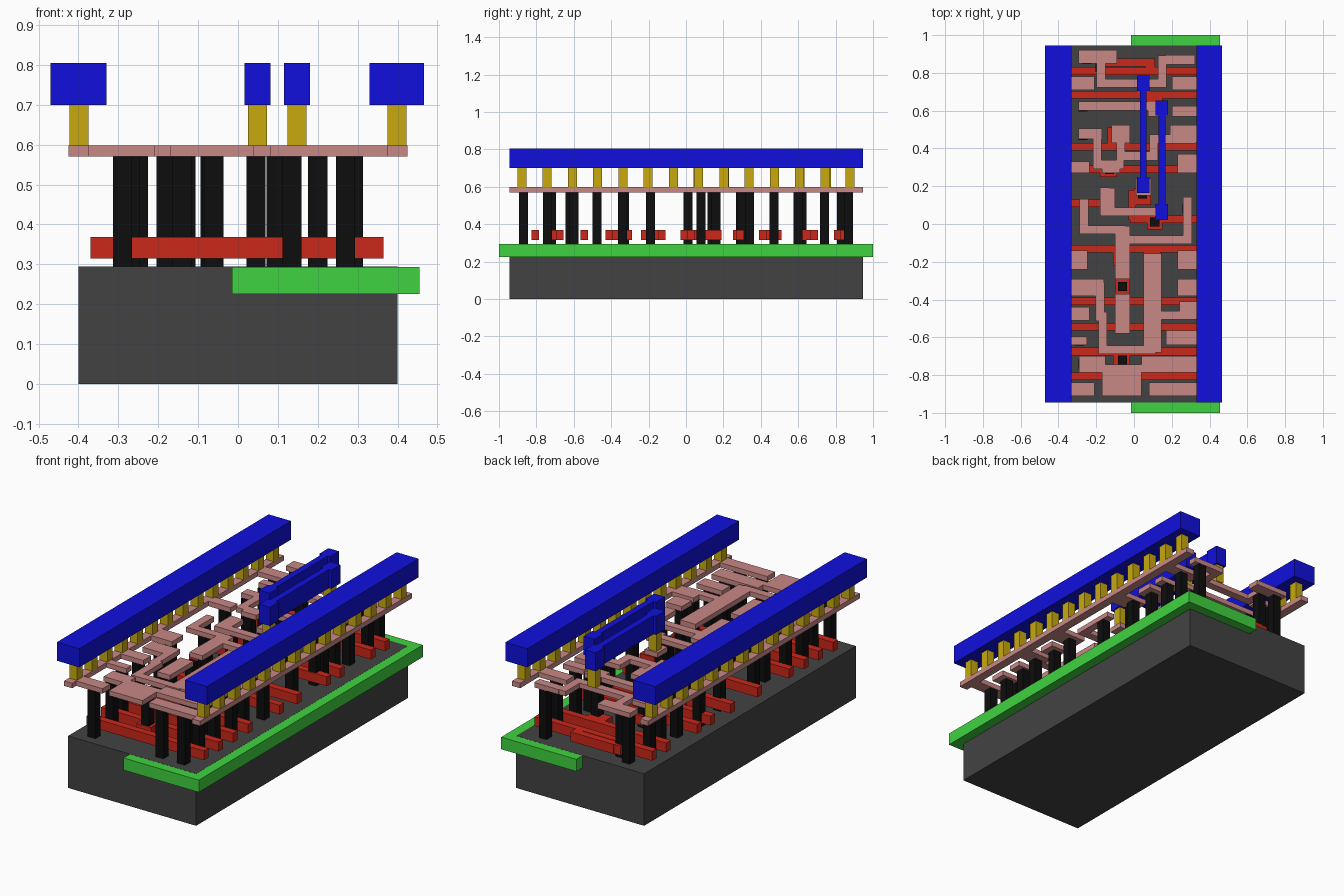
import bpy, bmesh


def material(name, rgb):
    m = bpy.data.materials.new(name)
    m.diffuse_color = (*rgb, 1)
    return m


GREY = material("substrate_grey", (0.055, 0.055, 0.055))
GREEN = material("well_green", (0.05, 0.65, 0.05))
RED = material("gate_red", (0.6, 0.02, 0.01))
BLACK = material("contact_black", (0.004, 0.004, 0.004))
PINK = material("local_pink", (0.58, 0.25, 0.24))
GOLD = material("via_gold", (0.58, 0.4, 0.005))
BLUE = material("metal_blue", (0.005, 0.005, 0.72))


def layer(name, rects, z0, z1, mat):
    """One object made of boxes; rects are x0, y0, x1, y1 in hundredths."""
    bm = bmesh.new()
    for r in rects:
        x0, y0, x1, y1 = (v / 100 for v in r)
        vs = bmesh.ops.create_cube(bm, size=1)["verts"]
        for v in vs:
            v.co = (x0 if v.co.x < 0 else x1,
                    y0 if v.co.y < 0 else y1,
                    z0 if v.co.z < 0 else z1)
    me = bpy.data.meshes.new(name)
    bm.to_mesh(me)
    bm.free()
    me.materials.append(mat)
    bpy.context.collection.objects.link(bpy.data.objects.new(name, me))


def trace(points, w=4.6):
    """Boxes along a right-angled path, with square ends."""
    h = w / 2
    return [(min(a[0], b[0]) - h, min(a[1], b[1]) - h,
             max(a[0], b[0]) + h, max(a[1], b[1]) + h)
            for a, b in zip(points, points[1:])]


def squares(points, w=4.8):
    return [(x - w / 2, y - w / 2, x + w / 2, y + w / 2) for x, y in points]


# Base block and side well
layer("substrate", [(-40, -94.5, 40, 94.5)], 0, 0.294, GREY)
layer("well", [(-1.5, -100, 45.5, 100)], 0.225, 0.2935, GREEN)

# Gate strips across the cell, plus their landing pads
gates = [(-37, y - 2, 36.5, y + 2)
         for y in (81, 68.5, 41, 29, -13, -41, -54.5, -67.5, -80.5)]
gates += [(-2, 0.5, 36.5, 4.5),
          (-20, 79, -15, 87), (-16, 83.5, 11, 87.5), (6, 79, 11, 87.5),
          (-14, 41, -4, 51), (0, 10, 9, 19), (-3, 2, 1, 18),
          (-10, -37, -2, -29), (-10, -37, -2, -43), (-11, -75, -2, -67),
          (7, -3, 15, 2), (-18, 25, -9, 31), (-37, 9, -14, 13), (-18, 8, -10, 18),
          (-11, -22, -3, -13), (5, -24, 14, -13), (4, 60, 15, 70)]
layer("gates", gates, 0.315, 0.368, RED)

# Rails and their tabs in the local wiring layer
rails = [(-42.5, -94.5, -37.5, 94.5), (37.5, -94.5, 42.5, 94.5)]
ground_tabs = [(-21, 71, 78), (-23.5, 27, 33), (-24.5, -24, -14),
               (-23.5, -51, -44), (-25, -64, -59.5), (-21, -91, -84)]
power_tabs = [(20, 71, 78), (23, 27, 37), (23, -24, -14),
              (24, -50, -41), (8, -91, -84)]
rails += [(-40, a, x, b) for x, a, b in ground_tabs]
rails += [(x, a, 40, b) for x, a, b in power_tabs]
layer("local_rails", rails, 0.57, 0.598, PINK)

# Local wiring, upper half
wires = trace([(-17.5, 88), (-17.5, 74.5), (15, 74.5), (15, 87), (30, 87)])
wires += [(-29.5, 85, -9, 92), (17, 84.5, 32, 89.5)]
wires += trace([(-27, 62.5), (14, 62.5)]) + [(7.5, 57, 18, 65), (20, 57, 33, 62.5)]
wires += trace([(-27, 48), (-19.5, 48), (-19.5, 31.5), (-7.5, 31.5)])
wires += [(-29.5, 45, -17, 50.5), (-17, 27, -7.5, 33)]
wires += trace([(-7, 45), (-7, 36), (10.5, 36), (10.5, 45), (30, 45)])
wires += [(-12, 43, -2, 52.5), (19, 43, 33, 52.5), (1, 15, 9, 24)]
wires += trace([(-15.5, 17), (-15.5, 6.5), (14, 6.5)]) + [(-18, 5, -10, 19), (11, 2, 18, 10)]
layer("local_wiring_back", wires, 0.57, 0.598, PINK)

# Local wiring, lower half
wires = trace([(-26.5, 11), (-26.5, -3), (-7, -3)]) + [(-10, -29, -2, -1)]
wires += trace([(28.3, 12), (28.3, -8.3), (-6, -8.3)])
wires += trace([(-28, -33.5), (-18, -33.5), (-18, -49), (-16.5, -49),
                (-16.5, -66.5), (9, -66.5)])
wires += [(-33, -38, -16, -29), (5, -68, 14.5, -15.5), (23, -38, 33, -29),
          (-10, -58, -2, -37), (12, -50.5, 33, -46), (17, -64, 33, -56.5)]
wires += [(-29, -78.5, -15, -70), (4, -78.5, 33, -70), (-17, -91, 4, -74.5)]
layer("local_wiring_front", wires, 0.57, 0.598, PINK)

# Tall contacts from the base up to the local wiring
left = [(-29, -87), (-27, -74), (-29, -62), (-29, -47.5), (-25, -34), (-29, -19),
        (-26.5, 8), (-29, 30), (-27, 47), (-27, 62), (-29, 74), (-25, 87)]
right = [(13.5, -87), (27, -87), (27, -74), (20, -74), (27, -60), (20, -60),
         (29, -47.5), (27, -34), (29, -19), (28, 8), (27, 30), (29, 34),
         (27, 47), (27, 60), (29, 74), (27, 87)]
middle = [(-6, -72), (-6, -33), (-6.5, -19), (9.5, -19), (-14, 14), (4.5, 16),
          (11, 1), (-13, 29), (-7, 47), (12, 62), (-18, 83)]
layer("contacts", squares(left + right + middle), 0.294, 0.57, BLACK)

# Vias: evenly spaced under the rails, one under each end of the links
vias = [(sx * 39.9, -87.75 + 13.5 * i) for sx in (-1, 1) for i in range(14)]
vias += [(4.9, 20.5), (4.9, 75), (14.8, 6.5), (14.8, 61)]
layer("vias", squares(vias), 0.598, 0.70, GOLD)

# Top metal: power rails and two links with wider ends
layer("left_power_rail", [(-47, -94.5, -33, 94.5)], 0.70, 0.805, BLUE)
layer("right_power_rail", [(33, -94.5, 46.7, 94.5)], 0.70, 0.805, BLUE)
for name, x, y0, y1 in (("inner_link", 4.9, 16.5, 78.5), ("outer_link", 14.8, 2.5, 65.5)):
    layer(name, [(x - 1.8, y0 + 8, x + 1.8, y1 - 8),
                 (x - 3.3, y0, x + 3.3, y0 + 8),
                 (x - 3.3, y1 - 8, x + 3.3, y1)], 0.70, 0.805, BLUE)
